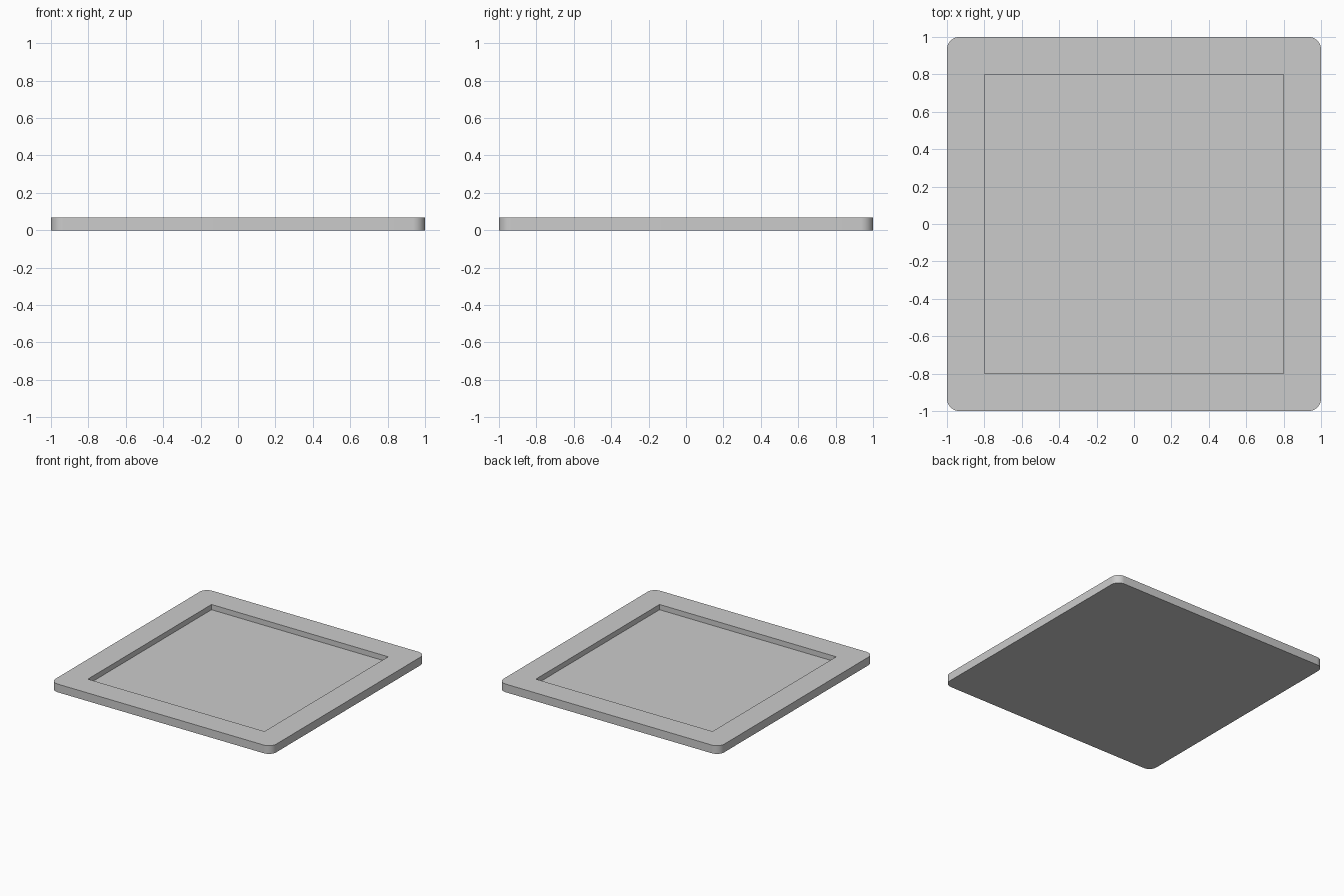
import bpy

if "Cube" in bpy.data.objects:
    bpy.data.objects.remove(bpy.data.objects["Cube"])

HEIGHT, RADIUS, DEPTH = 0.067, 0.067, 0.043


def block(name, width, height, z_bottom):
    bpy.ops.mesh.primitive_cube_add(size=1, location=(0, 0, z_bottom + height / 2))
    ob = bpy.context.object
    ob.name = name
    ob.scale = (width, width, height)
    bpy.ops.object.transform_apply(location=True, rotation=False, scale=True)
    return ob


# Helper volume for the square recess
cutter = block("recess_cutter", 1.6, 0.2, HEIGHT - DEPTH)
cutter.hide_render = True

# Square tray with rounded vertical corners
tray = block("tray", 2.0, HEIGHT, 0)
weights = tray.data.attributes.new("bevel_weight_edge", 'FLOAT', 'EDGE')
for e in tray.data.edges:
    a, b = (tray.data.vertices[i].co for i in e.vertices)
    weights.data[e.index].value = 1.0 if abs(a.z - b.z) > 0.01 else 0.0

bevel = tray.modifiers.new("round_corners", 'BEVEL')
bevel.limit_method = 'WEIGHT'
bevel.width = RADIUS
bevel.segments = 10
bevel.use_clamp_overlap = False

# Sunken floor
cut = tray.modifiers.new("recess", 'BOOLEAN')
cut.operation = 'DIFFERENCE'
cut.solver = 'EXACT'
cut.object = cutter

for m in ("round_corners", "recess"):
    bpy.ops.object.modifier_apply(modifier=m)
bpy.data.objects.remove(cutter, do_unlink=True)
bpy.ops.object.shade_smooth_by_angle()
